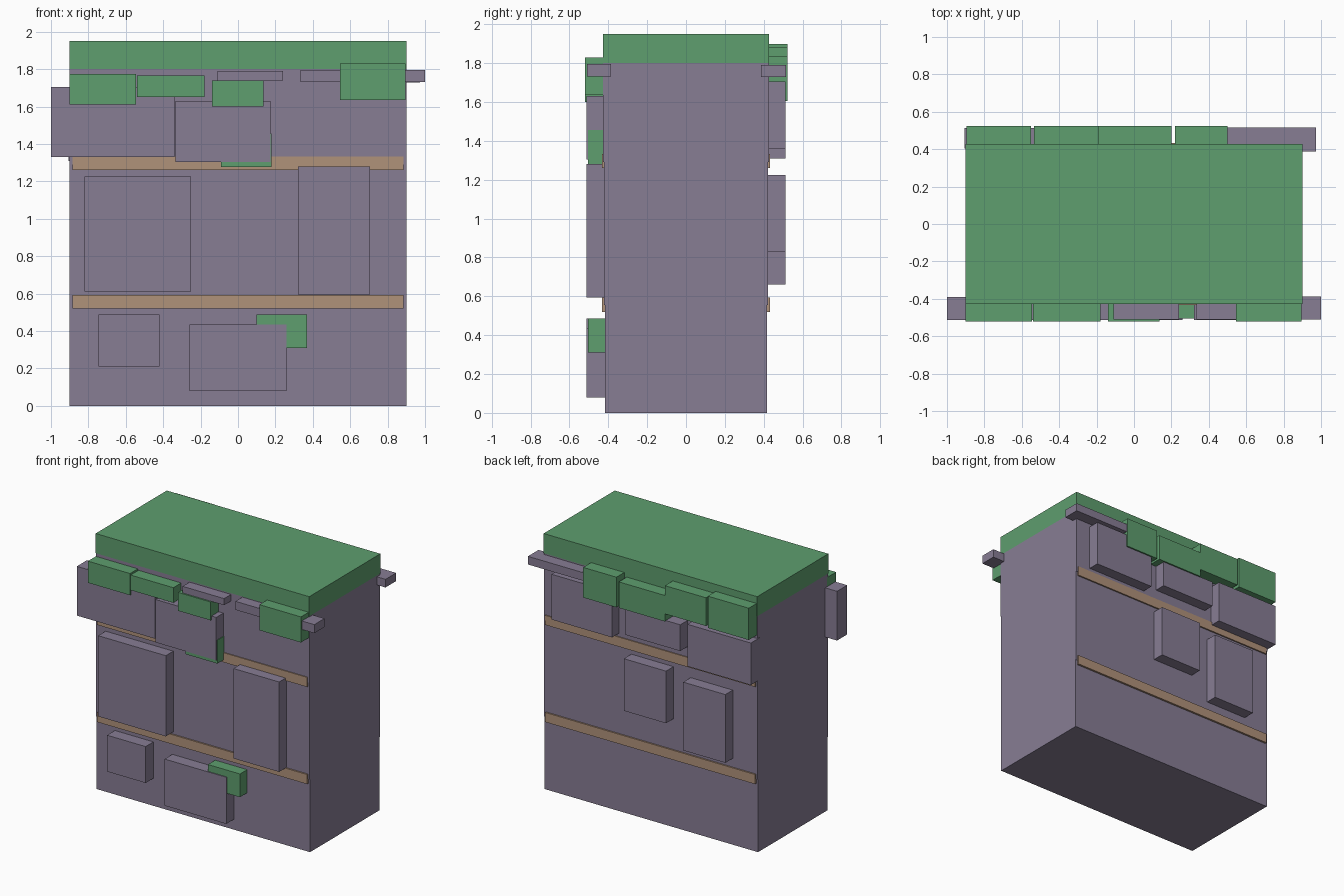
import bpy

cube = bpy.data.objects.get("Cube")
if cube:
    bpy.data.objects.remove(cube, do_unlink=True)


def material(name, rgb):
    m = bpy.data.materials.new(name)
    m.use_nodes = True
    color = (*rgb, 1)
    m.diffuse_color = color
    m.node_tree.nodes["Principled BSDF"].inputs["Base Color"].default_value = color
    return m


STONE = material("purple stone", (0.242, 0.205, 0.296))
MOSS = material("moss green", (0.112, 0.342, 0.156))
TRIM = material("tan trim", (0.434, 0.287, 0.195))


def box(name, mat, x, y, z):
    """Box spanning the given (low, high) range on each axis."""
    spans = (x, y, z)
    bpy.ops.mesh.primitive_cube_add(size=1, location=[(a + b) / 2 for a, b in spans])
    ob = bpy.context.object
    ob.name = name
    ob.scale = [b - a for a, b in spans]
    bpy.ops.object.transform_apply(location=False, rotation=False, scale=True)
    ob.data.materials.append(mat)
    return ob


def row(name, mat, y, rects):
    """Boxes sharing one depth range, each given as x low, x high, z low, z high."""
    for i, (x0, x1, z0, z1) in enumerate(rects, 1):
        box(f"{name}_{i}", mat, (x0, x1), y, (z0, z1))


# Wall body in three tiers, each a little deeper than the one below
for name, d, z in (("lower_wall", 0.418, (0, 0.555)),
                   ("middle_wall", 0.422, (0.555, 1.29)),
                   ("upper_wall", 0.426, (1.29, 1.80))):
    box(name, STONE, (-0.9, 0.9), (-d, d), z)

# Mossy cap
box("moss_cap", MOSS, (-0.9, 0.9), (-0.428, 0.428), (1.80, 1.95))

# Trim bands on front and back
for z in (0.52, 1.26):
    for side, s in (("front", -1), ("back", 1)):
        y = sorted((s * 0.40, s * 0.433))
        box(f"{side}_trim", TRIM, (-0.885, 0.885), y, (z, z + 0.073))

# Front stones
row("front_stone", STONE, (-0.512, -0.39), [
    (-1.0, -0.34, 1.33, 1.705),
    (-0.335, 0.175, 1.303, 1.63),
    (-0.82, -0.25, 0.61, 1.225),
    (0.32, 0.705, 0.595, 1.28),
    (-0.745, -0.42, 0.21, 0.487),
    (-0.26, 0.26, 0.08, 0.435),
])
# Front ledge slabs
row("front_ledge", STONE, (-0.51, -0.387), [
    (-0.11, 0.24, 1.74, 1.79),
    (0.335, 1.0, 1.73, 1.795),
])
# Front moss clumps hanging under the cap
row("front_moss", MOSS, (-0.521, -0.41), [
    (-0.9, -0.545, 1.61, 1.775),
    (-0.54, -0.18, 1.65, 1.765),
    (-0.14, 0.135, 1.60, 1.74),
    (0.545, 0.895, 1.635, 1.83),
])
# Small moss patches tucked behind stones
row("moss_patch", MOSS, (-0.505, -0.41), [
    (0.10, 0.37, 0.31, 0.487),
    (-0.09, 0.18, 1.277, 1.455),
])

# Back stones
row("back_stone", STONE, (0.405, 0.512), [
    (0.265, 0.775, 1.36, 1.705),
    (-0.31, 0.15, 1.41, 1.61),
    (-0.905, -0.37, 1.31, 1.63),
    (-0.19, 0.165, 0.828, 1.225),
    (-0.69, -0.335, 0.66, 1.18),
])
# Back ledge slab
box("back_ledge", STONE, (0.3, 0.972), (0.387, 0.515), (1.728, 1.79))
# Back moss clumps
row("back_moss", MOSS, (0.41, 0.523), [
    (-0.895, -0.55, 1.655, 1.897),
    (-0.535, -0.188, 1.665, 1.88),
    (-0.188, 0.2, 1.607, 1.805),
    (0.22, 0.5, 1.605, 1.835),
])
